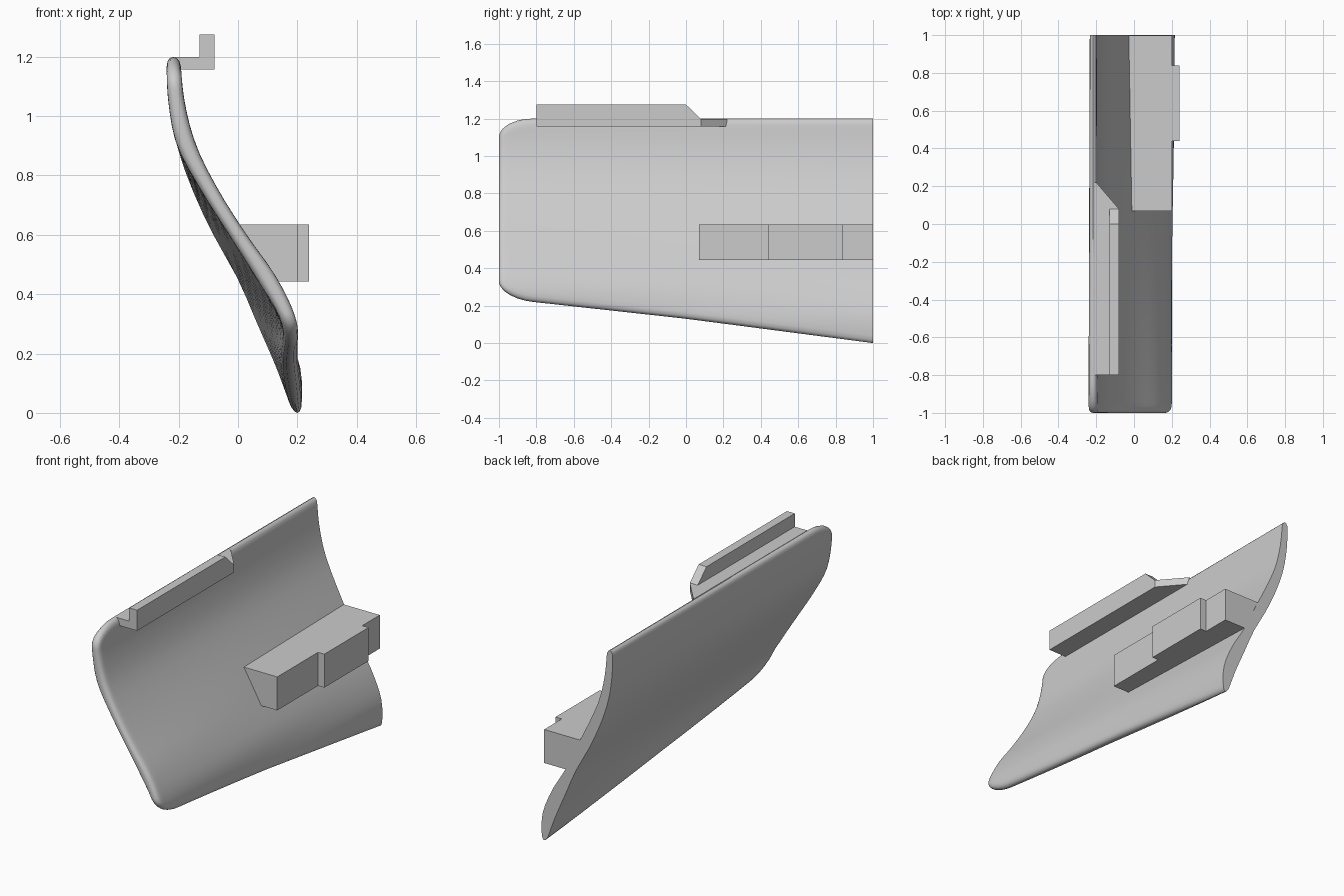
import bpy, bmesh, math

cube = bpy.data.objects.get("Cube")
if cube:
    bpy.data.objects.remove(cube, do_unlink=True)

grey = bpy.data.materials.new("plain_grey")
grey.use_nodes = True
grey.diffuse_color = (0.6, 0.6, 0.6, 1)
grey.node_tree.nodes["Principled BSDF"].inputs["Base Color"].default_value = (0.6, 0.6, 0.6, 1)


def finish(bm, name):
    """Turn a bmesh into a named, coloured object."""
    bmesh.ops.recalc_face_normals(bm, faces=bm.faces)
    mesh = bpy.data.meshes.new(name)
    bm.to_mesh(mesh)
    bm.free()
    mesh.materials.append(grey)
    obj = bpy.data.objects.new(name, mesh)
    bpy.context.collection.objects.link(obj)
    return obj


def prism(name, outline, place, start, end):
    """Extrude an outline; place(a, b, depth) maps it into space."""
    bm = bmesh.new()
    low = [bm.verts.new(place(a, b, start)) for a, b in outline]
    high = [bm.verts.new(place(a, b, end)) for a, b in outline]
    bm.faces.new(low)
    bm.faces.new(high)
    for i in range(len(outline)):
        j = (i + 1) % len(outline)
        bm.faces.new((low[i], low[j], high[j], high[i]))
    return finish(bm, name)


# Curved panel: x of both skins, sampled at even heights, at the front and back ends
STEP = 0.15
FRONT_OUT = (0.2, 0.2, 0.2, 0.135, 0.03, -0.065, -0.14, -0.18, -0.195)
FRONT_IN = (0.17, 0.165, 0.15, 0.065, -0.03, -0.125, -0.205, -0.235, -0.242)
BACK_OUT = (0.215, 0.21, 0.15, 0.06, -0.01, -0.085, -0.15, -0.185, -0.2)
BACK_IN = (0.185, 0.13, 0.065, 0, -0.083, -0.153, -0.205, -0.23, -0.235)


def sample(table, z):
    """Smooth curve through evenly spaced values."""
    last = len(table) - 1
    i = min(max(int(z / STEP), 0), last - 1)
    t = z / STEP - i
    p, q = table[i], table[i + 1]
    before = table[i - 1] if i else 2 * p - q
    after = table[i + 2] if i + 2 <= last else 2 * q - p
    return p + 0.5 * t * (q - before + t * (2 * before - 5 * p + 4 * q - after
                          + t * (3 * (p - q) + after - before)))


def rounding(distance, radius):
    d = min(max(distance / radius, 0), 1)
    return math.sqrt(1 - (1 - d) ** 2)


def section(y, count=26):
    """Closed cross-section ring of the panel at depth y."""
    t = (y + 1) / 2
    corner = 1 - rounding(y + 1, 0.18)
    bottom = 0.13 - 0.11 * y - (0.02 * y if y > 0 else 0) + 0.09 * corner
    top = 1.2 - 0.1 * corner
    end_taper = 0.25 + 0.75 * rounding(y + 1, 0.03)
    outer, inner = [], []
    for k in range(count + 1):
        z = bottom + (top - bottom) * (0.5 - 0.5 * math.cos(math.pi * k / count))
        a = sample(FRONT_OUT, z) * (1 - t) + sample(BACK_OUT, z) * t
        b = sample(FRONT_IN, z) * (1 - t) + sample(BACK_IN, z) * t
        width = rounding(min(z - bottom, top - z), 0.03) * end_taper
        mid, half = (a + b) / 2, (a - b) / 2 * width
        outer.append((mid + half, y, z))
        inner.append((mid - half, y, z))
    return outer + inner[-2:0:-1]


stations = [-1, -0.998, -0.99, -0.98, -0.965, -0.94, -0.9, -0.86, -0.82]
stations += [-0.7 + 0.17 * i for i in range(11)]
bm = bmesh.new()
rings = [[bm.verts.new(p) for p in section(y)] for y in stations]
for one, two in zip(rings, rings[1:]):
    for i in range(len(one)):
        j = (i + 1) % len(one)
        bm.faces.new((one[i], one[j], two[j], two[i]))
# End faces as strips between the two skins
for ring in (rings[0], rings[-1]):
    n = len(ring)
    for k in range(n // 2):
        quad = [ring[k], ring[k + 1], ring[n - k - 1], ring[-k % n]]
        bm.faces.new(list(dict.fromkeys(quad)))
panel = finish(bm, "curved_panel")
bpy.ops.object.select_all(action="DESELECT")
panel.select_set(True)
bpy.context.view_layer.objects.active = panel
bpy.ops.object.shade_smooth_by_angle(angle=math.radians(40))

# Lower bracket with a raised pad on its outer face
along_y = lambda a, b, d: (a, d, b)
prism("lower_bracket", [(-0.05, 0.635), (0.2, 0.635), (0.2, 0.443), (0.05, 0.443)],
      along_y, 0.07, 0.999)
prism("bracket_pad", [(0.19, 0.635), (0.24, 0.635), (0.24, 0.443), (0.19, 0.443)],
      along_y, 0.44, 0.84)

# Upper rail: flat ledge and upright lip with a sloped back end
prism("rail_ledge", [(-0.21, -0.8), (-0.08, -0.8), (-0.08, 0.08), (-0.2, 0.22), (-0.21, 0.22)],
      lambda a, b, d: (a, b, d), 1.157, 1.199)
prism("rail_lip", [(-0.8, 1.16), (-0.8, 1.275), (0, 1.275), (0.08, 1.198), (0.08, 1.16)],
      lambda a, b, d: (d, a, b), -0.13, -0.08)
